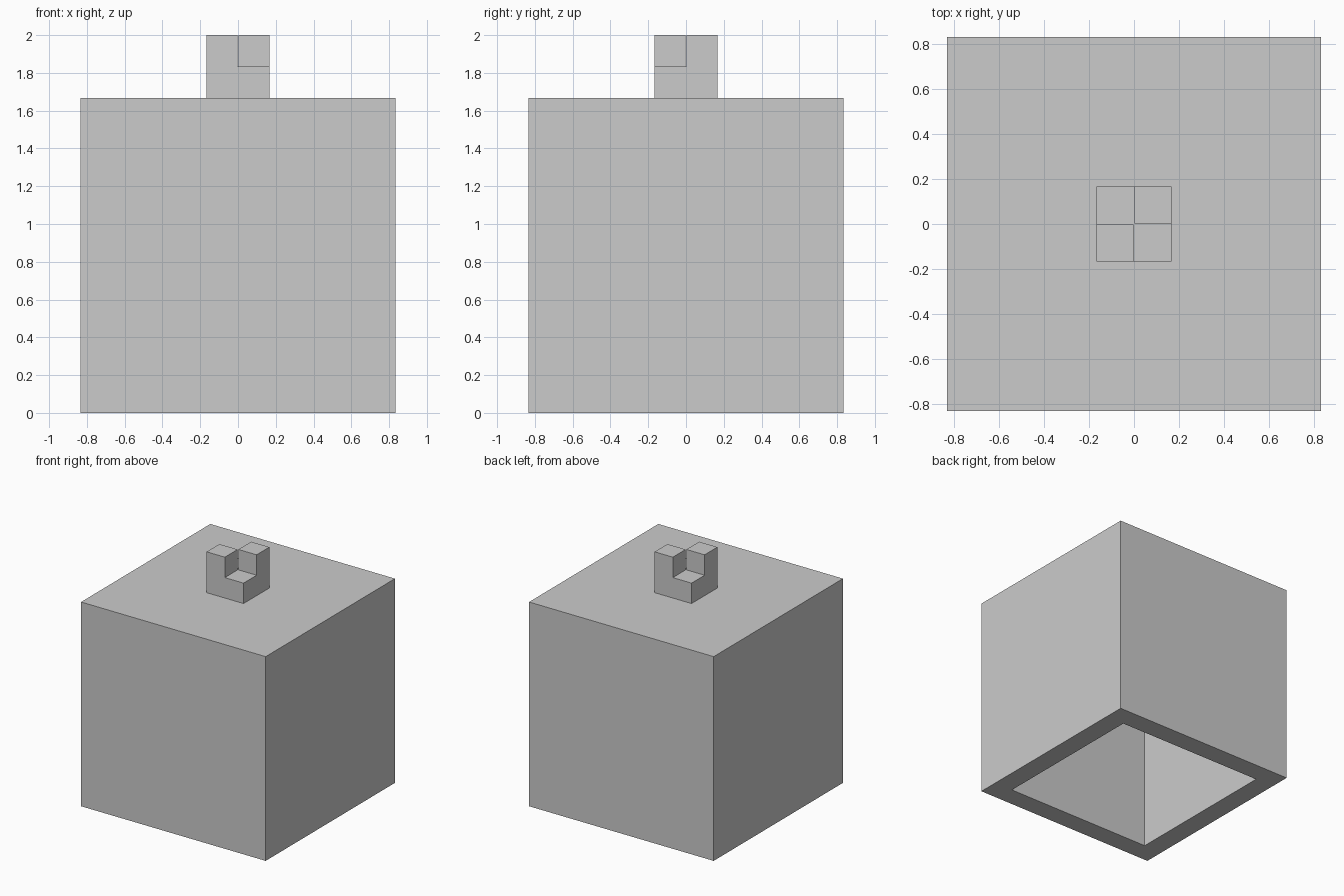
import bpy, bmesh

if "Cube" in bpy.data.objects:
    bpy.data.objects.remove(bpy.data.objects["Cube"])

U = 1 / 6  # base module: wall thickness and knob step


def new_object(name, bm):
    bmesh.ops.recalc_face_normals(bm, faces=bm.faces)
    mesh = bpy.data.meshes.new(name)
    bm.to_mesh(mesh)
    bm.free()
    obj = bpy.data.objects.new(name, mesh)
    bpy.context.collection.objects.link(obj)
    return obj


def box_bm(lo, hi):
    bm = bmesh.new()
    bmesh.ops.create_cube(bm, size=1)
    for v in bm.verts:
        v.co = [a + (c + 0.5) * (b - a) for a, b, c in zip(lo, hi, v.co)]
    return bm


def cut(obj, name, lo, hi):
    cutter = new_object(name, box_bm(lo, hi))
    cutter.hide_render = True
    cutter.hide_set(True)
    mod = obj.modifiers.new(name, 'BOOLEAN')
    mod.operation = 'DIFFERENCE'
    mod.solver = 'EXACT'
    mod.object = cutter


# Hollow body: box whose open underside is inset for the rim and pushed up
bm = box_bm((-5 * U, -5 * U, 0), (5 * U, 5 * U, 10 * U))
bottom = min(bm.faces, key=lambda f: f.calc_center_median().z)
bmesh.ops.inset_region(bm, faces=[bottom], thickness=U, use_even_offset=True)
cavity = bmesh.ops.extrude_discrete_faces(bm, faces=[bottom])["faces"][0]
for v in cavity.verts:
    v.co.z = 9 * U
new_object("hollow_body", bm)

# Knob on the lid with two diagonally opposite corner notches
knob = new_object("knob", box_bm((-U, -U, 10 * U), (U, U, 12 * U)))
lap = 0.002  # notches meet with a hair of overlap at the centre
for side, s in (("front", 1), ("back", -1)):
    xs = sorted((-s * lap, s * 2 * U))
    ys = sorted((s * lap, -s * 2 * U))
    cut(knob, side + "_notch_cutter", (xs[0], ys[0], 11 * U), (xs[1], ys[1], 13 * U))
